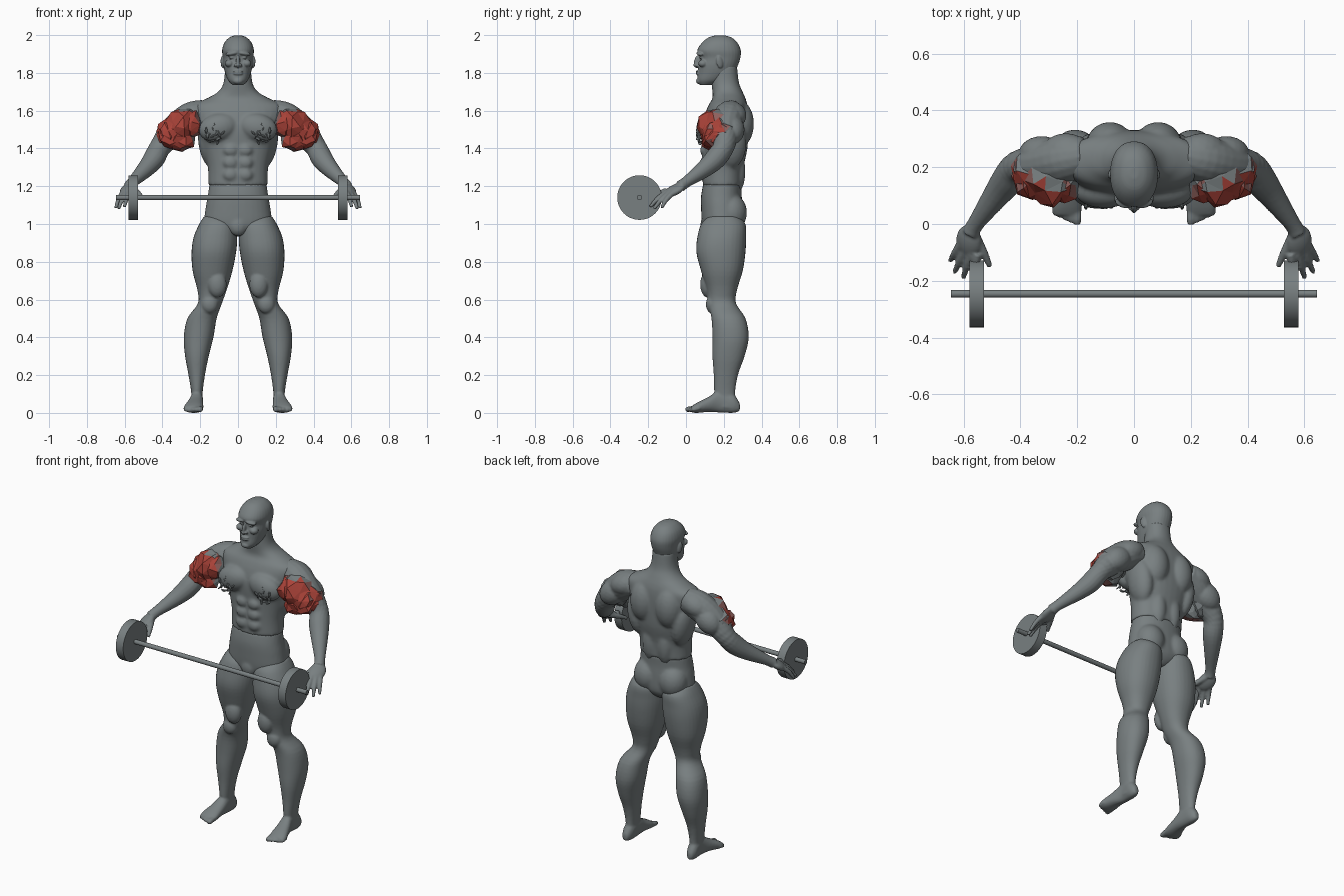
import bpy, bmesh, math, random
from mathutils import Vector, Matrix, Euler

random.seed(4)
cube = bpy.data.objects.get("Cube")
if cube:
    bpy.data.objects.remove(cube)


def material(name, colour):
    mat = bpy.data.materials.new(name)
    mat.use_nodes = True
    mat.diffuse_color = (*colour, 1)
    mat.node_tree.nodes["Principled BSDF"].inputs["Base Color"].default_value = (*colour, 1)
    return mat


grey = material("slate grey", (0.19, 0.215, 0.22))
red = material("muscle red", (0.40, 0.055, 0.04))
blend = material("faded red", (0.28, 0.12, 0.11))


def spline(stations, steps=4):
    """Smooth in-between stations through the given ones."""
    pts = [Vector(s) for s in stations]
    pts = [pts[0]] + pts + [pts[-1]]
    out = []
    for a, b, c, d in zip(pts, pts[1:], pts[2:], pts[3:]):
        for i in range(steps):
            t = i / steps
            out.append(0.5 * (2 * b + (c - a) * t + (2 * a - 5 * b + 4 * c - d) * t ** 2
                              + (3 * b - a - 3 * c + d) * t ** 3))
    return out + [pts[-1]]


def skin(bm, rings):
    """Bridge rings of points into a closed skin."""
    rings = [[bm.verts.new(p) for p in ring] for ring in rings]
    n = len(rings[0])
    for low, high in zip(rings, rings[1:]):
        for i in range(n):
            j = (i + 1) % n
            bm.faces.new((low[i], low[j], high[j], high[i]))
    bm.faces.new(rings[0][::-1])
    bm.faces.new(rings[-1])


def loft(bm, stations, along="z", power=2.2, n=32):
    """Stations are position, then the two extents across it."""
    rings = []
    for t, a0, a1, b0, b1 in spline(stations):
        ring = []
        for i in range(n):
            c, s = math.cos(math.tau * i / n), math.sin(math.tau * i / n)
            a = (a0 + a1) / 2 + (a1 - a0) / 2 * math.copysign(abs(c) ** (2 / power), c)
            b = (b0 + b1) / 2 + (b1 - b0) / 2 * math.copysign(abs(s) ** (2 / power), s)
            ring.append((a, b, t) if along == "z" else (a, t, b))
        rings.append(ring)
    skin(bm, rings)


def tube(bm, stations, n=16):
    """Round limb through x, y, z, radius stations."""
    pts = spline(stations)
    rings = []
    for i, p in enumerate(pts):
        ahead = (pts[min(i + 1, len(pts) - 1)] - pts[max(i - 1, 0)]).to_3d()
        turn = ahead.to_track_quat("Z", "Y")
        rings.append([p.to_3d() + turn @ Vector((math.cos(math.tau * k / n),
                      math.sin(math.tau * k / n), 0)) * p[3] for k in range(n)])
    skin(bm, rings)


def blob(bm, centre, radii, turn=(0, 0, 0), detail=3):
    mat = Matrix.LocRotScale(Vector(centre), Euler(turn), Vector(radii))
    return bmesh.ops.create_icosphere(bm, subdivisions=detail, radius=1, matrix=mat)["verts"]


def pair(bm, centre, radii, turn=(0, 0, 0)):
    x, y, z = centre
    blob(bm, centre, radii, turn)
    blob(bm, (-x, y, z), radii, (turn[0], -turn[1], -turn[2]))


def finish(name, bm, voxel=0, smooth=4, mirror=False, mats=(grey,)):
    bmesh.ops.recalc_face_normals(bm, faces=bm.faces)
    mesh = bpy.data.meshes.new(name)
    bm.to_mesh(mesh)
    bm.free()
    for m in mats:
        mesh.materials.append(m)
    ob = bpy.data.objects.new(name, mesh)
    bpy.context.scene.collection.objects.link(ob)
    if voxel:
        mod = ob.modifiers.new("fuse", "REMESH")
        mod.mode, mod.voxel_size, mod.use_smooth_shade = "VOXEL", voxel, True
        mod = ob.modifiers.new("soften", "SMOOTH")
        mod.factor, mod.iterations = 0.5, smooth
    if mirror:
        ob.modifiers.new("mirror", "MIRROR").use_mirror_merge = False
    return ob


# Torso and neck
bm = bmesh.new()
sections = [(1.205, .157, .088, .30), (1.3, .16, .09, .305), (1.4, .185, .09, .325),
            (1.5, .215, .085, .33), (1.58, .24, .1, .33), (1.63, .235, .12, .325),
            (1.665, .165, .14, .315), (1.7, .105, .14, .30), (1.75, .076, .135, .28),
            (1.84, .068, .14, .27)]
loft(bm, [(z, -w, w, a, b) for z, w, a, b in sections])
pair(bm, (.105, .115, 1.51), (.105, .06, .075), (0, .25, 0))
pair(bm, (.085, .275, 1.53), (.085, .085, .13))
pair(bm, (.15, .235, 1.43), (.06, .085, .14), (0, .15, 0))
pair(bm, (.05, .265, 1.28), (.05, .05, .12))
for z in (1.26, 1.325, 1.39):
    pair(bm, (.04, .1, z), (.038, .026, .033))
finish("torso", bm, .009, 5)

# Pelvis
bm = bmesh.new()
sections = [(.935, .03, .13, .25), (.96, .11, .1, .28), (1.0, .175, .085, .3),
            (1.08, .172, .08, .3), (1.15, .16, .08, .295), (1.215, .151, .092, .296)]
loft(bm, [(z, -w, w, a, b) for z, w, a, b in sections])
pair(bm, (.085, .24, 1.06), (.085, .083, .1))
blob(bm, (0, .11, .99), (.05, .035, .055))
finish("pelvis", bm, .009, 4)

# Legs and feet
bm = bmesh.new()
loft(bm, [(1.04, .05, .18, .12, .28), (1.0, .012, .205, .08, .315), (.93, .004, .235, .06, .318),
          (.85, .01, .246, .055, .315), (.75, .03, .24, .08, .3), (.65, .06, .215, .11, .27),
          (.58, .085, .212, .117, .265), (.5, .113, .268, .135, .315), (.4, .13, .287, .14, .332),
          (.3, .155, .28, .14, .31), (.2, .175, .262, .147, .275), (.1, .188, .247, .15, .26),
          (.03, .188, .25, .16, .275)])
blob(bm, (.15, .14, .575), (.045, .035, .05))
blob(bm, (.11, .115, .68), (.05, .04, .07))
loft(bm, [(.285, .205, .235, .01, .05), (.25, .188, .25, 0, .1), (.18, .185, .25, .002, .12),
          (.12, .184, .268, .005, .085), (.06, .183, .287, 0, .055), (.03, .19, .283, .002, .036)], "y")
for i in range(5):
    x, r = .2 + .02 * i, .015 - .0015 * i
    tip = -.002 + .008 * i
    tube(bm, [(x, .07, .025, r), (x, tip + .02, .02, r), (x, tip, .014, r * .75)])
finish("legs", bm, .0065, 3, True)

# Arms and hands
bm = bmesh.new()
tube(bm, [(.17, .24, 1.59, .07), (.25, .225, 1.56, .085), (.34, .205, 1.49, .078), (.41, .2, 1.41, .058),
          (.445, .155, 1.345, .057), (.49, .095, 1.29, .046), (.555, .005, 1.225, .03),
          (.575, -.03, 1.2, .032)])
blob(bm, (.24, .235, 1.575), (.1, .085, .07), (0, .4, 0))
blob(bm, (.325, .245, 1.5), (.09, .065, .07), (0, .7, 0))
blob(bm, (.582, -.06, 1.18), (.047, .062, .024), (.5, .35, .2))
tips = [(.648, -.13, 1.085), (.632, -.17, 1.08), (.602, -.19, 1.09), (.565, -.195, 1.115)]
for i, tip in enumerate(tips):
    base = Vector((.612 - .02 * i, -.07 - .012 * i, 1.163 + .005 * i))
    middle = base.lerp(Vector(tip), .55) + Vector((0, 0, .01))
    tube(bm, [(*base, .015), (*middle, .013), (*tip, .009)], 10)
tube(bm, [(.56, -.04, 1.19, .018), (.53, -.1, 1.165, .015), (.507, -.15, 1.14, .01)], 10)
finish("arms", bm, .006, 3, True)

# Head with facial features
bm = bmesh.new()
sections = [(1.735, .028, .075, .13), (1.76, .052, .06, .2), (1.8, .068, .064, .255),
            (1.84, .077, .067, .275), (1.88, .08, .073, .288), (1.92, .084, .06, .29),
            (1.96, .072, .085, .272), (1.988, .045, .12, .24), (1.999, .015, .16, .2)]
loft(bm, [(z, -w, w, a, b) for z, w, a, b in sections])
pair(bm, (.035, .074, 1.902), (.033, .018, .011), (0, .15, .25))
pair(bm, (.046, .09, 1.85), (.024, .025, .02))
pair(bm, (.033, .083, 1.881), (.014, .013, .007))
pair(bm, (.013, .062, 1.84), (.009, .014, .009))
blob(bm, (0, .06, 1.86), (.01, .018, .036), (-.25, 0, 0))
blob(bm, (0, .052, 1.842), (.011, .014, .01))
for z in (1.795, 1.808):
    blob(bm, (0, .064, z), (.026, .012, .006))
blob(bm, (0, .075, 1.757), (.028, .022, .018))
pair(bm, (.082, .178, 1.857), (.009, .018, .033), (.2, 0, .3))
finish("head", bm, .004, 3)

# Ragged biceps, red on the front
bm = bmesh.new()
chunks = [((.30, .165, 1.52), (.115, .1, .085)), ((.345, .175, 1.475), (.09, .1, .085)),
          ((.26, .16, 1.52), (.08, .085, .07)), ((.30, .15, 1.45), (.075, .075, .065)),
          ((.37, .17, 1.48), (.06, .08, .06))]
for centre, radii in chunks:
    for v in blob(bm, centre, radii, (random.random(), .7, 0), 2):
        v.co += Vector([random.uniform(-.011, .011) for axis in range(3)])
bm.normal_update()
for f in bm.faces:
    facing = f.normal.dot(Vector((.3, -.95, 0)))
    centre = f.calc_center_median()
    if facing > .05 and centre.z < 1.6:
        f.material_index = 1 if facing > .3 and centre.x > .215 else 2
finish("biceps", bm, mirror=True, mats=(grey, red, blend))

# Tangled chest lumps
bm = bmesh.new()
for i in range(22):
    angle, reach = random.uniform(0, math.tau), random.uniform(.01, .05)
    spot = (.125 + reach * math.cos(angle), random.uniform(.06, .075), 1.475 + reach * math.sin(angle))
    size = random.uniform(.006, .013)
    blob(bm, spot, (size * 1.8, .01, size * .7), (0, random.uniform(0, 3), 0), 1)
finish("chest_lumps", bm, mirror=True)


# Barbell
def rod(name, x, radius, length, sides):
    bpy.ops.mesh.primitive_cylinder_add(vertices=sides, radius=radius, depth=length,
                                        location=(x, -.246, 1.14), rotation=(0, math.pi / 2, 0))
    ob = bpy.context.object
    ob.name = name
    ob.data.materials.append(grey)
    bpy.ops.object.shade_smooth_by_angle()


rod("bar", 0, .0135, 1.29, 24)
rod("left_weight", .554, .118, .05, 48)
rod("right_weight", -.554, .118, .05, 48)
